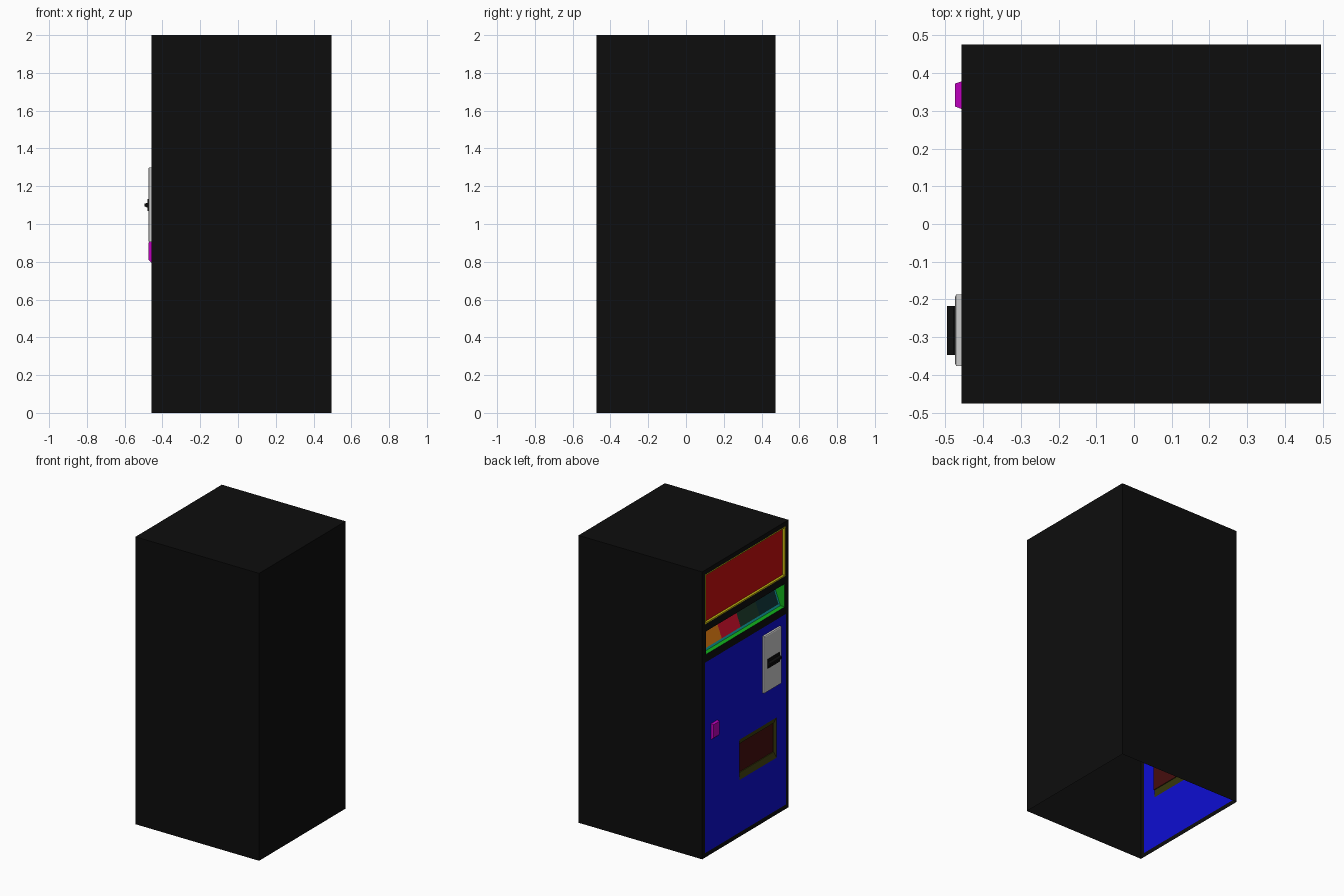
import bpy

if "Cube" in bpy.data.objects:
    bpy.data.objects.remove(bpy.data.objects["Cube"])

XF, XB, HY, H = -0.457, 0.495, 0.475, 2.0      # front plane, back plane, half width, height

COLOURS = dict(black=(.004, .004, .004), blue=(.004, .004, .64), red=(.6, .004, .004),
               yellow=(.6, .5, .005), green=(.006, .45, .012), cyan=(.006, .4, .4),
               orange=(.75, .2, .006), crimson=(.65, .005, .025), forest=(.011, .04, .021),
               teal=(.004, .03, .033), olive=(.043, .043, .004), brown=(.06, .004, .004),
               magenta=(.5, 0, .5))
MATS = {}


def material(colour):
    if colour not in MATS:
        m = bpy.data.materials.new(colour)
        m.diffuse_color = (*COLOURS[colour], 1)
        m.use_nodes = True
        m.node_tree.nodes["Principled BSDF"].inputs["Base Color"].default_value = m.diffuse_color
        MATS[colour] = m
    return MATS[colour]


def rect(y0, y1, z0, z1, x_low, x_top=None):
    """Rectangle facing -x; x_top differs from x_low when it leans back."""
    xt = x_low if x_top is None else x_top
    return [(x_low, y1, z0), (x_low, y0, z0), (xt, y0, z1), (xt, y1, z1)]


def loft(name, colour, rects, cap=False, skip=()):
    """Join successive rectangles with quads and optionally close the last one."""
    verts = [v for r in rects for v in r]
    faces = []
    for k in range(len(rects) - 1):
        a, b = 4 * k, 4 * k + 4
        faces += [(a + i, a + (i + 1) % 4, b + (i + 1) % 4, b + i)
                  for i in range(4) if i not in skip]
    if cap:
        n = len(verts) - 4
        faces.append((n, n + 1, n + 2, n + 3))
    mesh = bpy.data.meshes.new(name)
    mesh.from_pydata(verts, [], faces)
    ob = bpy.data.objects.new(name, mesh)
    bpy.context.collection.objects.link(ob)
    if colour:
        mesh.materials.append(material(colour))
    return ob


# cabinet: open underneath, sides, top and back
loft("cabinet_shell", "black", [rect(-HY, HY, 0, H, XB), rect(-HY, HY, 0, H, XF)], skip=(0,))
back = loft("cabinet_back", "black", [rect(-HY, HY, 0, H, XB)], cap=True)
back.data.flip_normals()

# front frame around three openings (half width, bottom, top)
SIGN, BUTTONS, DOOR = (.442, 1.622, 1.968), (.432, 1.41, 1.57), (.446, .03, 1.356)
for name, (w, z0, z1), lo, hi in (("sign", SIGN, 1.596, H),
                                  ("button", BUTTONS, 1.385, 1.596),
                                  ("door", DOOR, 0, 1.385)):
    loft(name + "_surround", "black", [rect(-HY, HY, lo, hi, XF), rect(-w, w, z0, z1, XF)])

# sign panel set back in its trim
w, z0, z1 = SIGN
inner = (-w + .008, w - .008, z0 + .008, z1 - .008)
loft("sign_trim", "yellow", [rect(-w, w, z0, z1, XF), rect(*inner, XF), rect(*inner, XF + .016)])
loft("sign_panel", "red", [rect(*inner, XF + .016)], cap=True)

# leaning selection panel in a recess
w, z0, z1 = BUTTONS
xl, xt = XF + .033, XF + .092
loft("button_recess", "green", [rect(-w, w, z0, z1, XF), rect(-w, w, z0, z1, xl, xt)])
loft("button_backing", "cyan", [rect(-w, w, z0, z1, xl, xt)], cap=True)
edge = .016
step = 2 * (w - edge) / 4
slope = (xt - xl) / (z1 - z0)
for i, c in enumerate(("orange", "crimson", "forest", "teal")):
    y1 = w - edge - i * step
    loft(f"selection_tile_{i + 1}", c,
         [rect(y1 - step, y1, z0 + edge, z1 - edge,
               xl + edge * slope + off, xt - edge * slope + off) for off in (0, -.003)], cap=True)

# lower door with delivery opening
w, z0, z1 = DOOR
hatch = (-.343, .066, .395, .675)
loft("door_panel", "blue", [rect(-w, w, z0, z1, XF), rect(*hatch, XF)])
flap = (-.328, .047, .437, .638)
loft("hatch_frame", "olive", [rect(*hatch, XF), rect(*flap, XF + .012), rect(*flap, XF + .018)])
loft("hatch_flap", "brown", [rect(*flap, XF + .018)], cap=True)

# payment plate with ridged slot
loft("payment_plate", None, [rect(-.376, -.187, .905, 1.3, XF),
                             rect(-.376, -.187, .905, 1.3, XF - .014),
                             rect(-.370, -.193, .911, 1.294, XF - .017)], cap=True)
loft("slot_plate", "black", [rect(-.347, -.217, 1.068, 1.132, XF - .017),
                             rect(-.347, -.217, 1.068, 1.132, XF - .022)], cap=True)
loft("slot_ridge", "black", [rect(-.347, -.217, 1.087, 1.113, XF - .022),
                             rect(-.347, -.217, 1.093, 1.107, -.495)], cap=True)

# tapered change return
loft("change_return", "magenta", [rect(.305, .378, .795, .907, XF),
                                  rect(.311, .372, .81, .903, XF - .017)], cap=True)
